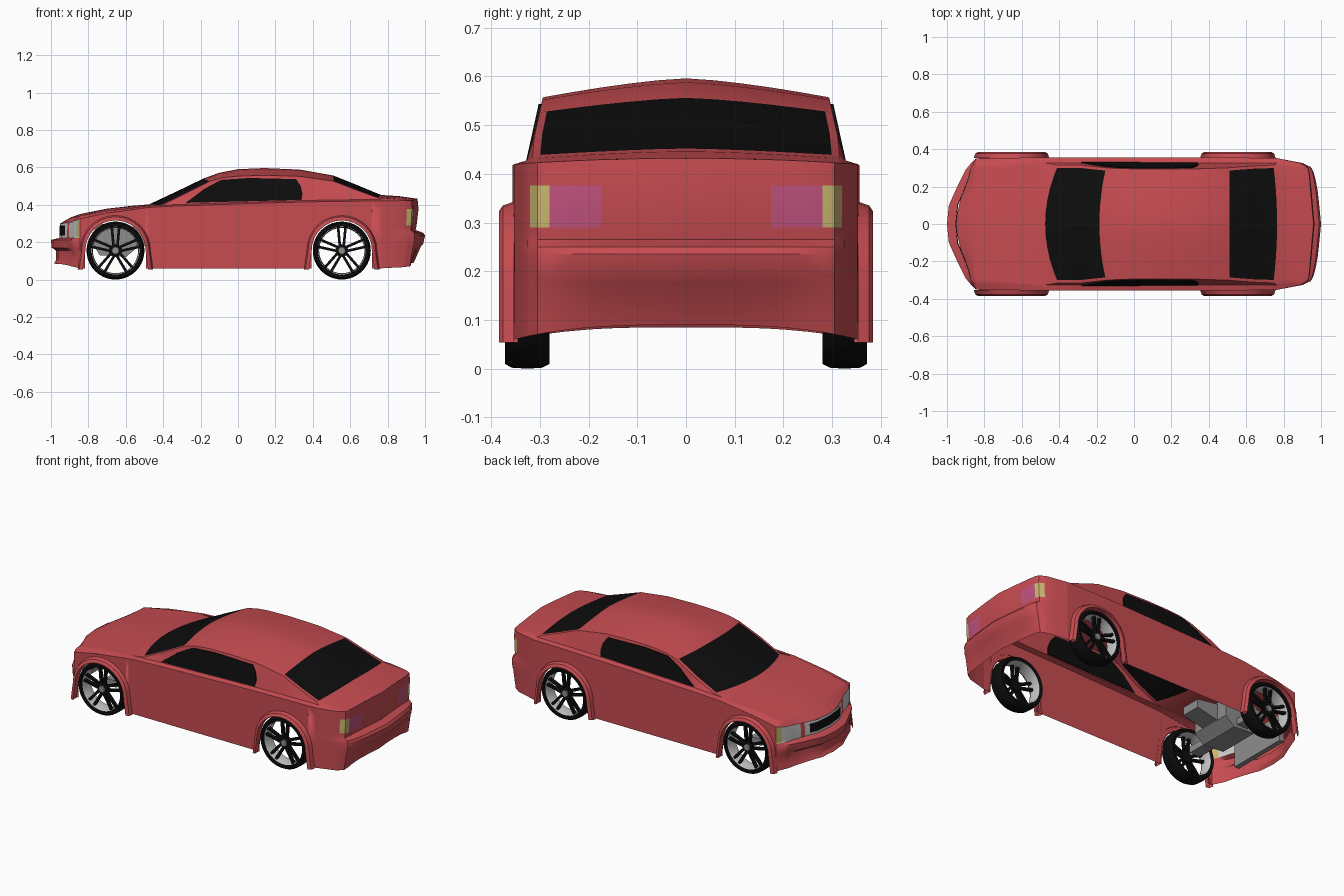
import bpy, bmesh, math
from mathutils import Vector

cube = bpy.data.objects.get("Cube")
if cube:
    bpy.data.objects.remove(cube, do_unlink=True)


def material(name, r, g, b):
    m = bpy.data.materials.new(name)
    m.use_nodes = True
    m.diffuse_color = (r, g, b, 1)
    bsdf = next(n for n in m.node_tree.nodes if n.type == 'BSDF_PRINCIPLED')
    bsdf.inputs["Base Color"].default_value = (r, g, b, 1)
    return m


RED = material("red_paint", .57, .072, .083)
BLACK = material("black", .004, .004, .004)
SILVER = material("silver", .6, .6, .6)
GREY = material("engine_grey", .27, .27, .27)
YELLOW = material("yellow_lens", .6, .47, .16)
PINK = material("pink_lens", .53, .085, .21)


def finish(name, bm, mats, centre=None, mirror=True, angle=32):
    bmesh.ops.remove_doubles(bm, verts=bm.verts, dist=.0002)
    bmesh.ops.recalc_face_normals(bm, faces=bm.faces)
    if centre is not None:
        c = Vector(centre)
        if sum(f.normal.dot(f.calc_center_median() - c) * f.calc_area() for f in bm.faces) < 0:
            bmesh.ops.reverse_faces(bm, faces=bm.faces)
    me = bpy.data.meshes.new(name)
    bm.to_mesh(me)
    bm.free()
    ob = bpy.data.objects.new(name, me)
    bpy.context.collection.objects.link(ob)
    for m in mats:
        me.materials.append(m)
    bpy.ops.object.select_all(action='DESELECT')
    ob.select_set(True)
    bpy.context.view_layer.objects.active = ob
    bpy.ops.object.shade_smooth_by_angle(angle=math.radians(angle))
    if mirror:
        mod = ob.modifiers.new("mirror", 'MIRROR')
        mod.use_axis = (False, True, False)
        mod.merge_threshold = .0005
    return ob


def grid(name, rows, mats, rule=lambda i, j: 0, centre=(0, 0, .2)):
    """Skin a list of point rows; rule(row, column) picks the material."""
    bm = bmesh.new()
    vs = [[bm.verts.new(p) for p in row] for row in rows]
    for i in range(len(vs) - 1):
        for j in range(len(vs[0]) - 1):
            f = bm.faces.new((vs[i][j], vs[i][j + 1], vs[i + 1][j + 1], vs[i + 1][j]))
            f.material_index = rule(i, j)
    return finish(name, bm, mats, centre)


def prism(name, polys, near, far, mat, mirror=True):
    """Extrude x-z outlines along y between two depth functions of z."""
    bm = bmesh.new()
    for poly in polys:
        a = [bm.verts.new((x, near(z), z)) for x, z in poly]
        b = [bm.verts.new((x, far(z), z)) for x, z in poly]
        bm.faces.new(a)
        bm.faces.new(b[::-1])
        for k in range(len(a)):
            n = (k + 1) % len(a)
            bm.faces.new((a[k], b[k], b[n], a[n]))
    return finish(name, bm, [mat], mirror=mirror)


def lerp(tab, x, col=1):
    for p, q in zip(tab, tab[1:]):
        if x <= q[0]:
            k = max(0, (x - p[0]) / (q[0] - p[0]))
            return p[col] + (q[col] - p[col]) * k
    return tab[-1][col]


# Plan outlines of both ends (y, x) and the half width along the car (x, y)
FRONT = [(0, -1), (.1, -.99), (.2, -.945), (.3, -.895), (.35, -.845)]
REAR = [(0, 1), (.16, .985), (.27, .965), (.305, .945), (.326, .9), (.352, .765)]
WIDTH = [(-.845, .35), (-.6, .355), (.5, .356), (.765, .352)]

# Upper body: x, centre height, roof edge height, shoulder height, backward bend of the edge
STATIONS = [(-.845, .35, .34, .325, 0), (-.7, .379, .367, .355, 0), (-.56, .395, .386, .374, .02),
            (-.475, .402, .398, .386, .07), (-.33, .47, .46, .393, .05), (-.185, .54, .526, .398, .035),
            (-.1, .571, .545, .401, .02), (0, .59, .553, .404, 0), (.14, .596, .557, .409, 0),
            (.33, .588, .552, .414, 0), (.51, .556, .526, .418, 0), (.64, .504, .48, .419, -.01),
            (.765, .452, .438, .42, -.02)]
ACROSS = [0, .2, .4, .6, .8, .95, 1]


def front_top(t):
    return .3 + .025 * t ** 3


def rear_top(t):
    return .432 - .012 * t ** 2


def section(x, zc, zr, ze, bend):
    yr = min(.315, .325 - (zr - .415) * .22)
    row = [(x + bend * f * f, yr * f, zc + (zr - zc) * f ** 1.4) for f in ACROSS]
    return row + [(x, .326, ze + .008), (x, lerp(WIDTH, x), ze)]


def end_row(row, plan, depth, top):
    last = row[-1][1]
    return [(lerp(plan, y) + depth * (1 - (y / last) ** 4), y, top(y / last)) for _, y, _ in row]


def blend(a, b, lift):
    last = a[-1][1]
    return [((p[0] + q[0]) / 2, p[1], (p[2] + q[2]) / 2 + lift * (1 - (p[1] / last) ** 2))
            for p, q in zip(a, b)]


rows = [section(*s) for s in STATIONS]
nose = end_row(rows[0], FRONT, .05, front_top)
tail = end_row(rows[-1], REAR, -.04, rear_top)
rows = [nose, blend(nose, rows[0], .006)] + rows + [blend(rows[-1], tail, .004), tail]
grid("hood_roof_and_deck", rows, [RED, BLACK],
     lambda i, j: int(i in (5, 6, 12, 13) and j < 5))

# Side panels whose lower edge follows the wheel arches
AXLES = {"front": -.655, "rear": .555}
HUB, ARCH, SILL = .155, .162, .06


def arch_edge(cx):
    arc = [math.pi * k / 14 for k in range(15)]
    return ([(cx - ARCH, SILL)] + [(cx - ARCH * math.cos(a), HUB + ARCH * math.sin(a)) for a in arc]
            + [(cx + ARCH, SILL)])


edge = ([(-.845, SILL)] + arch_edge(AXLES["front"])
        + [(s[0], SILL) for s in STATIONS if -.48 < s[0] < .38]
        + arch_edge(AXLES["rear"]) + [(.765, SILL)])
sides = []
for x, zb in edge:
    zt, w = lerp(STATIONS, x, 3), lerp(WIDTH, x)
    sides.append([(x, w, zt + (zb - zt) * k) for k in (0, .15, .6, 1)])
grid("side_panel", sides, [RED])


# Wrapped bumpers: (inset, height) profiles swept along the plan outlines
def fascia(name, plan, sign, profile, ys, top, mats, rule):
    out = []
    for n, (d, z) in enumerate(profile):
        row = []
        for y in ys:
            t = y / ys[-1]
            h = top(t) if n == 0 else z
            if n == len(profile) - 1:
                h = z + (SILL - z) * t ** 3
            row.append((lerp(plan, y) + sign * d * (1 - t ** 4), y, h))
        out.append(row)
    return grid(name, out, mats, rule)


FY = [0, .05, .1, .145, .175, .2, .25, .29, .318, .35]
RY = [0, .09, .175, .23, .28, .305, .32, .326, .34, .352]


def front_rule(i, j):
    if i > 2:
        return 0
    if j < 4:
        return 1 if i == 1 and j < 3 else 2
    return 3 if j == 8 else (2 if j > 4 else 0)


def rear_rule(i, j):
    return {2: 1, 3: 1, 4: 2, 5: 2}.get(j, 0) if i == 1 else 0


fascia("front_bumper_grille_and_lamps", FRONT, 1,
       [(.05, .3), (.047, .288), (.045, .235), (.045, .222), (0, .212), (.004, .17),
        (.028, .155), (.028, .105), (.015, .085)],
       FY, front_top, [RED, BLACK, SILVER, YELLOW], front_rule)
fascia("rear_bumper_and_lamps", REAR, -1,
       [(.04, .432), (.035, .376), (.045, .29), (.05, .265), (.01, .25), (0, .235),
        (.01, .19), (.022, .177), (.06, .09)],
       RY, rear_top, [RED, PINK, YELLOW], rear_rule)

# Side windows lying in the sloped cabin wall
GLASS = [(-.28, .41), (-.18, .485), (-.09, .533), (.06, .543), (.31, .537),
         (.335, .5), (.345, .46), (.34, .426)]
prism("side_window", [GLASS], lambda z: .3212 - (z - .415) * .22,
      lambda z: .3308 - (z - .415) * .22, BLACK)

# Wheels and arch flares
TYRE = [(.128, .36), (.128, .285), (.145, .28), (.153, .295), (.155, .325), (.153, .358),
        (.145, .372), (.131, .372), (.128, .36)]


def lathe(name, cx, profile, mat, steps=40):
    turns = [2 * math.pi * k / steps for k in range(steps + 1)]
    return grid(name, [[(cx + r * math.cos(a), y, HUB + r * math.sin(a)) for r, y in profile]
                       for a in turns], [mat], centre=(cx, .325, HUB))


def spokes(cx):
    out = []
    for k in range(5):
        a = math.pi / 2 + k * math.tau / 5
        u, v = (math.cos(a), math.sin(a)), (-math.sin(a), math.cos(a))
        for s in (-1, 1):
            quad = [(.02, .003), (.128, .013), (.128, .027), (.02, .017)]
            out.append([(cx + r * u[0] + s * o * v[0], HUB + r * u[1] + s * o * v[1])
                        for r, o in quad])
    return out


for end, cx in AXLES.items():
    lathe(end + "_tyre", cx, TYRE, BLACK)
    lathe(end + "_rim_barrel", cx, [(.127, .284), (.121, .32), (.127, .362)], SILVER)
    lathe(end + "_hub", cx, [(0, .33), (.034, .33), (.034, .352), (.02, .355)], BLACK, 20)
    lathe(end + "_hub_cap", cx, [(.02, .352), (.018, .36), (0, .36)], GREY, 20)
    prism(end + "_spokes", spokes(cx), lambda z: .335, lambda z: .353, BLACK)
    flare = []
    for k in range(-1, 18):
        a = math.pi * min(max(k, 0), 16) / 16
        leg = k in (-1, 17)
        row = []
        for r, y in [(.188, .353), (.18, .376), (.168, .384), (.161, .384), (.161, .345)]:
            r += .014 if leg else 0
            row.append((cx - r * math.cos(a), y, SILL - .006 if leg else HUB + r * math.sin(a)))
        flare.append(row)
    grid(end + "_arch_flare", flare, [RED], centre=(cx, .34, HUB))


# Engine bay parts visible from beneath
def block(name, outline, half):
    return prism(name, [outline], lambda z: -half, lambda z: half, GREY, mirror=False)


block("engine_block", [(-.78, .2), (-.74, .13), (-.6, .12), (-.54, .17), (-.54, .28), (-.76, .3)], .13)
block("gearbox", [(-.54, .17), (-.4, .2), (-.4, .25), (-.54, .27)], .06)
block("radiator", [(-.9, .11), (-.87, .11), (-.87, .27), (-.9, .27)], .19)
block("cross_member", [(-.69, .14), (-.62, .14), (-.62, .18), (-.69, .18)], .27)
